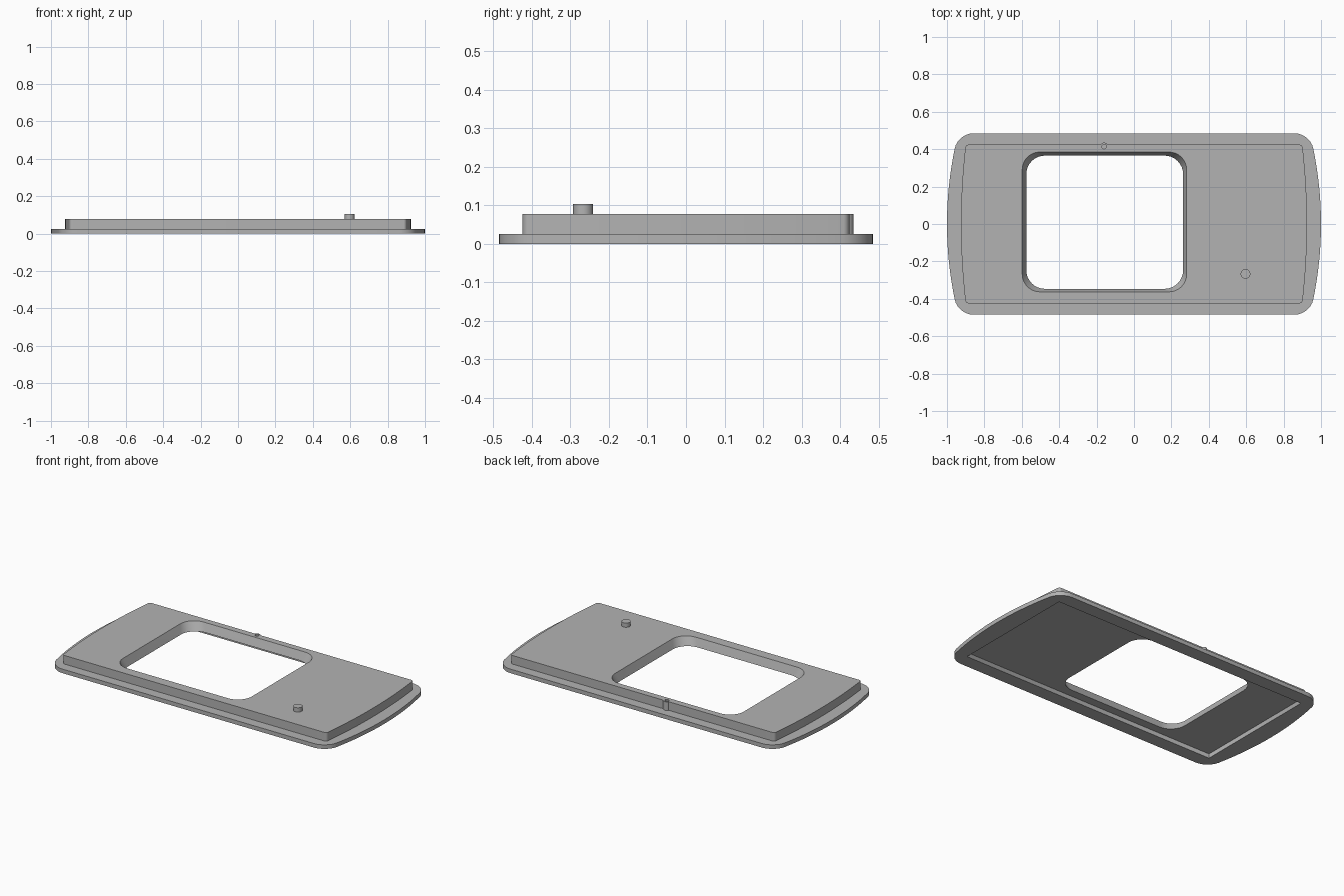
import bpy, bmesh
from math import sin, cos, pi, radians

cube = bpy.data.objects.get("Cube")
if cube:
    bpy.data.objects.remove(cube, do_unlink=True)

GREY = (0.45, 0.45, 0.45, 1)
grey = bpy.data.materials.new("plain grey")
grey.use_nodes = True
grey.diffuse_color = GREY
grey.node_tree.nodes["Principled BSDF"].inputs["Base Color"].default_value = GREY


def outline(x0, x1, y0, y1, r, bow=0.0, steps=8, end_steps=16):
    """Rounded rectangle whose short ends bow outwards."""
    cx, cy, hx, hy = (x0 + x1) / 2, (y0 + y1) / 2, (x1 - x0) / 2, (y1 - y0) / 2
    pts = []
    for quadrant, (sx, sy) in enumerate([(1, 1), (-1, 1), (-1, -1), (1, -1)]):
        for i in range(steps + 1):
            a = (quadrant + i / steps) * pi / 2
            pts.append((sx * (hx - r) + r * cos(a), sy * (hy - r) + r * sin(a)))
        if bow and quadrant in (1, 3):
            for i in range(1, end_steps):
                pts.append((sx * hx if quadrant == 1 else hx,
                            sy * (hy - r) * (1 - 2 * i / end_steps)))
    return [(cx + x - (1 if x > 0 else -1) * bow * (y / hy) ** 2, cy + y) for x, y in pts]


def circle(x, y, r, n=32):
    return [(x + r * cos(2 * pi * i / n), y + r * sin(2 * pi * i / n)) for i in range(n)]


def loft(name, low, z0, high, z1):
    """Solid between two outlines with equal point counts."""
    bm = bmesh.new()
    a = [bm.verts.new((x, y, z0)) for x, y in low]
    b = [bm.verts.new((x, y, z1)) for x, y in high]
    bm.faces.new(a[::-1])
    bm.faces.new(b)
    for i in range(len(a)):
        j = (i + 1) % len(a)
        bm.faces.new((a[i], a[j], b[j], b[i]))
    me = bpy.data.meshes.new(name)
    bm.to_mesh(me)
    bm.free()
    me.materials.append(grey)
    ob = bpy.data.objects.new(name, me)
    bpy.context.collection.objects.link(ob)
    return ob


def prism(name, pts, z0, z1):
    return loft(name, pts, z0, pts, z1)


def combine(target, tool, operation):
    """Apply a boolean and discard the tool."""
    mod = target.modifiers.new("cut", "BOOLEAN")
    mod.operation, mod.object, mod.solver = operation, tool, "EXACT"
    tool.hide_render = True
    bpy.context.view_layer.update()
    graph = bpy.context.evaluated_depsgraph_get()
    me = bpy.data.meshes.new_from_object(target.evaluated_get(graph))
    target.modifiers.clear()
    target.data = me
    bpy.data.objects.remove(tool, do_unlink=True)


TOP, RECESS = 0.078, 0.027

# Wide flange with the raised panel and the back screw post
panel = prism("bezel_panel", outline(-1, 1, -0.485, 0.485, 0.08, 0.06), 0, 0.025)
raised = prism("raised", outline(-0.925, 0.925, -0.424, 0.424, 0.015, 0.025), 0.01, TOP)
combine(panel, raised, "UNION")
combine(panel, prism("post", circle(-0.16, 0.414, 0.021), 0.012, TOP), "UNION")

# Hollow underside
combine(panel, prism("recess", outline(-0.883, 0.883, -0.4, 0.4, 0.005, steps=2),
                     -0.05, RECESS), "DIFFERENCE")

# Tapered window, narrower at the bottom
combine(panel, loft("window", outline(-0.575, 0.262, -0.346, 0.365, 0.1), RECESS - 0.002,
                    outline(-0.598, 0.282, -0.363, 0.385, 0.095), TOP + 0.0005), "DIFFERENCE")

# Blind screw hole in the post
combine(panel, prism("hole", circle(-0.16, 0.414, 0.012), 0.045, TOP + 0.02), "DIFFERENCE")

# Locating peg on the top face
peg = prism("locating_peg", circle(0.596, -0.267, 0.026), TOP - 0.005, 0.104)

for ob in (panel, peg):
    bpy.ops.object.select_all(action="DESELECT")
    ob.select_set(True)
    bpy.context.view_layer.objects.active = ob
    bpy.ops.object.shade_smooth_by_angle(angle=radians(30))
